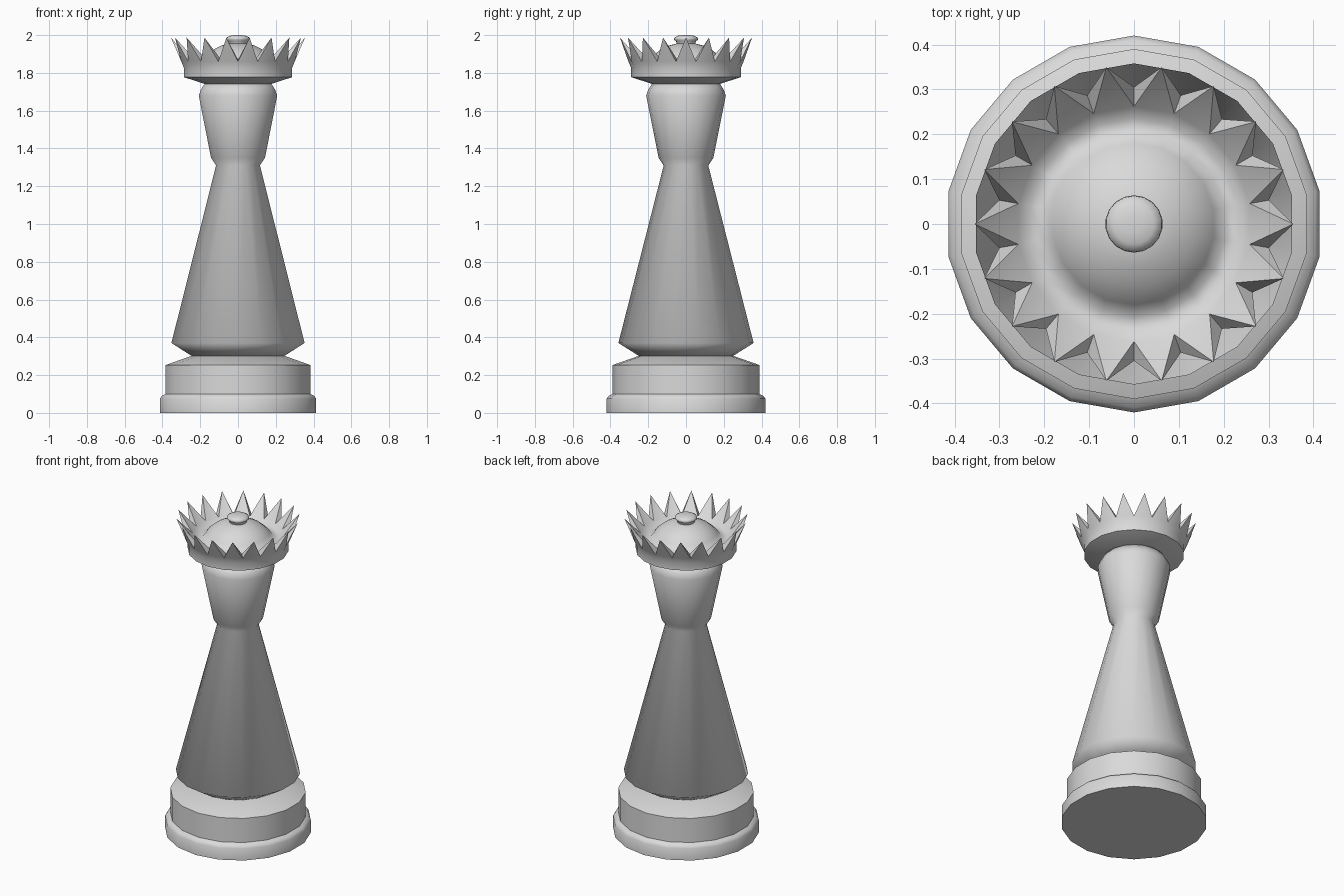
import bpy, bmesh, math

if "Cube" in bpy.data.objects:
    bpy.data.objects.remove(bpy.data.objects["Cube"])

SIDES = 18
STEP = 2 * math.pi / SIDES
START = math.radians(10)          # body corners sit on the y axis

mat = bpy.data.materials.new("light_grey")
mat.diffuse_color = (0.7, 0.7, 0.7, 1)
mat.use_nodes = True
mat.node_tree.nodes["Principled BSDF"].inputs["Base Color"].default_value = mat.diffuse_color


def polar(bm, r, z, a):
    return bm.verts.new((r * math.cos(a), r * math.sin(a), z))


def ring(bm, r, z):
    return [polar(bm, r, z, START + k * STEP) for k in range(SIDES)]


def bridge(bm, a, b):
    for k in range(SIDES):
        j = (k + 1) % SIDES
        bm.faces.new((a[k], a[j], b[j], b[k]))


def revolve(bm, profile):
    """Skin a list of (radius, height) rings; returns first and last ring."""
    rings = [ring(bm, r, z) for r, z in profile]
    for a, b in zip(rings, rings[1:]):
        bridge(bm, a, b)
    return rings[0], rings[-1]


def finish(bm, name, angle=58):
    bmesh.ops.recalc_face_normals(bm, faces=bm.faces)
    me = bpy.data.meshes.new(name)
    bm.to_mesh(me)
    bm.free()
    me.shade_smooth()
    me.set_sharp_from_angle(angle=math.radians(angle))
    me.materials.append(mat)
    ob = bpy.data.objects.new(name, me)
    bpy.context.collection.objects.link(ob)
    return ob


def solid(name, profile, angle=58):
    bm = bmesh.new()
    first, last = revolve(bm, profile)
    bm.faces.new(first)
    bm.faces.new(last)
    return finish(bm, name, angle)


# stepped foot
solid("base", [(0.42, 0), (0.42, 0.075), (0.41, 0.09), (0.39, 0.10),
               (0.39, 0.253), (0.25, 0.302)])

# skirt, waist and collar
solid("body", [(0.25, 0.302), (0.358, 0.37), (0.118, 1.31), (0.145, 1.35),
               (0.211, 1.68), (0.20, 1.71), (0.18, 1.742)], 75)

# crown: outer wall, spikes over every wall edge, then the inner bowl and dome
bm = bmesh.new()
first, outer = revolve(bm, [(0.18, 1.742), (0.29, 1.777), (0.29, 1.825),
                            (0.305, 1.86)])
inner, last = revolve(bm, [(0.262, 1.87), (0.235, 1.85), (0.205, 1.85),
                           (0.18, 1.885), (0.14, 1.92), (0.09, 1.945),
                           (0.05, 1.955)])
bm.faces.new(first)
bm.faces.new(last)
for k in range(SIDES):
    j = (k + 1) % SIDES
    tip = polar(bm, 0.355, 1.987, START + (k + 0.5) * STEP)
    bm.faces.new((outer[k], outer[j], tip))
    bm.faces.new((inner[j], inner[k], tip))
    bm.faces.new((inner[k], outer[k], tip))
    bm.faces.new((outer[j], inner[j], tip))
finish(bm, "crown")

# small button on the dome
solid("top_knob", [(0.05, 1.95), (0.052, 1.967), (0.064, 1.976), (0.062, 1.987),
                   (0.045, 1.996), (0.02, 2.0)], 75)
